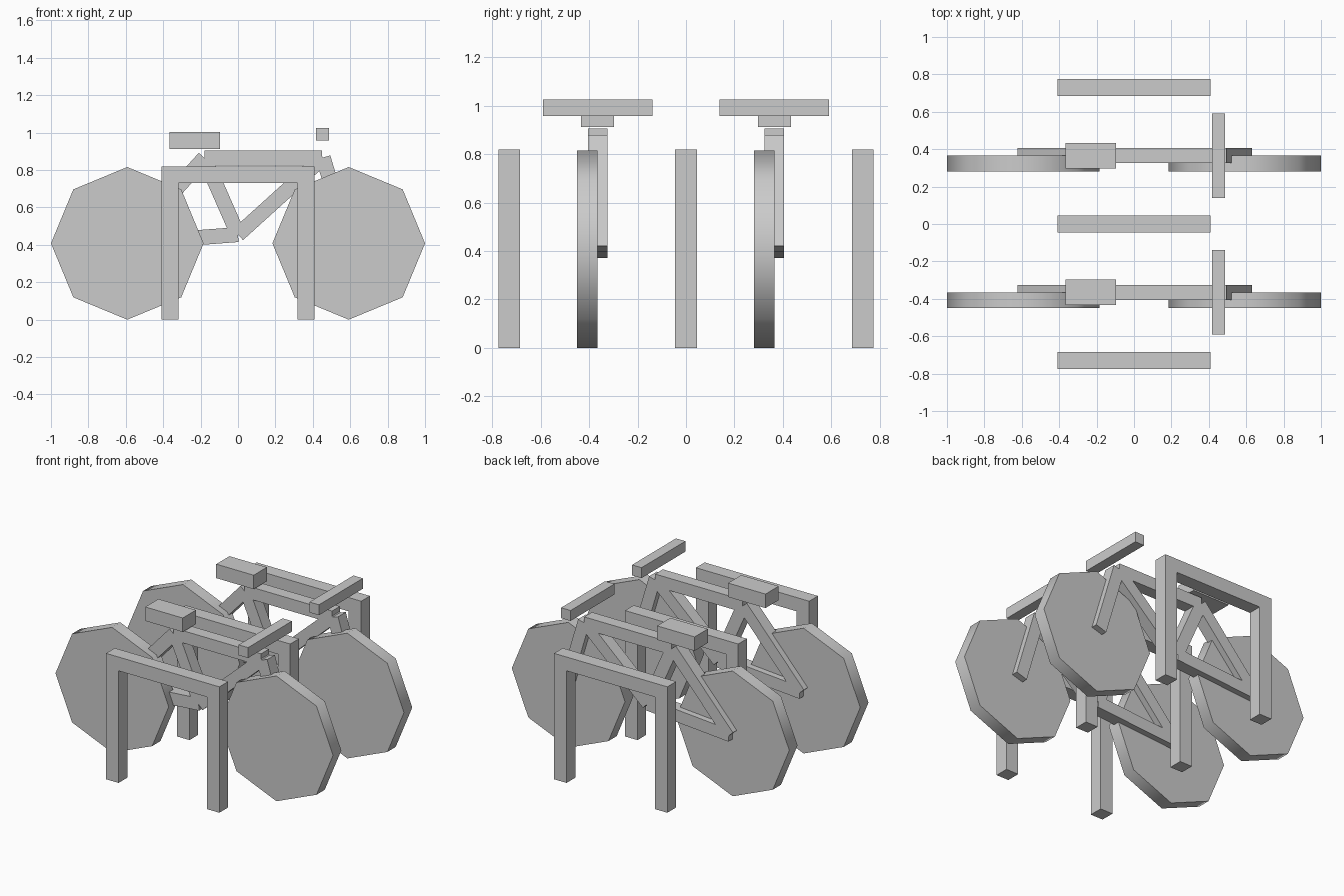
import bpy, bmesh, math
from mathutils import Vector

if "Cube" in bpy.data.objects:
    bpy.data.objects.remove(bpy.data.objects["Cube"])


def add_object(name, bm):
    bmesh.ops.recalc_face_normals(bm, faces=bm.faces)
    mesh = bpy.data.meshes.new(name)
    bm.to_mesh(mesh)
    bm.free()
    ob = bpy.data.objects.new(name, mesh)
    bpy.context.collection.objects.link(ob)
    return ob


def prism(name, profile, y0, y1):
    """Extrude an x-z outline from y0 to y1."""
    bm = bmesh.new()
    face = bm.faces.new([bm.verts.new((x, y0, z)) for x, z in profile])
    ext = bmesh.ops.extrude_face_region(bm, geom=[face])
    verts = [g for g in ext["geom"] if isinstance(g, bmesh.types.BMVert)]
    bmesh.ops.translate(bm, verts=verts, vec=(0, y1 - y0, 0))
    return add_object(name, bm)


def box(name, x0, x1, y, half_y, z0, z1):
    return prism(name, [(x0, z0), (x1, z0), (x1, z1), (x0, z1)],
                 y - half_y, y + half_y)


def tube(name, a, b, y, half=0.04):
    """Square tube between two points of the side view."""
    a, b = Vector(a), Vector(b)
    d = (b - a).normalized()
    n = Vector((-d.y, d.x)) * half
    return prism(name, [a - n, b - n, b + n, a + n], y - half, y + half)


def wheel(name, x, y0, y1, r=0.408, sides=8):
    pts = [(x + r * math.cos(i * math.tau / sides),
            r + r * math.sin(i * math.tau / sides)) for i in range(sides)]
    ob = prism(name, pts, y0, y1)
    # smooth tread, sharp rim
    bpy.ops.object.select_all(action='DESELECT')
    ob.select_set(True)
    bpy.context.view_layer.objects.active = ob
    bpy.ops.object.shade_smooth_by_angle(angle=math.radians(50))


# Parking hoops
W, T, H = 0.408, 0.09, 0.82
HOOP = [(-W, 0), (-W, H), (W, H), (W, 0),
        (W - T, 0), (W - T, H - T), (T - W, H - T), (T - W, 0)]
for i, y in enumerate((-0.73, 0, 0.73)):
    prism(f"rack_hoop_{i + 1}", HOOP, y - T / 2, y + T / 2)

# Bicycle frame joints in side view
SEAT, HEAD, CRANK = (-0.18, 0.865), (0.455, 0.867), (0, 0.455)
REAR, FRONT = (-0.592, 0.41), (0.592, 0.41)
TUBES = {"top_tube": (SEAT, (0.45, 0.865)), "seat_tube": (SEAT, CRANK),
         "down_tube": (HEAD, CRANK), "chain_stay": (CRANK, REAR),
         "seat_stay": (SEAT, REAR), "fork": (HEAD, FRONT)}

# Two bicycles
for i, y in enumerate((-0.365, 0.365)):
    for part, (a, b) in TUBES.items():
        tube(f"{part}_{i + 1}", a, b, y)
    wheel(f"rear_wheel_{i + 1}", -0.592, y - 0.085, y)
    wheel(f"front_wheel_{i + 1}", 0.592, y - 0.085, y)
    box(f"saddle_{i + 1}", -0.365, -0.095, y, 0.068, 0.912, 1.003)
    box(f"handlebar_{i + 1}", 0.418, 0.486, y, 0.226, 0.958, 1.026)
